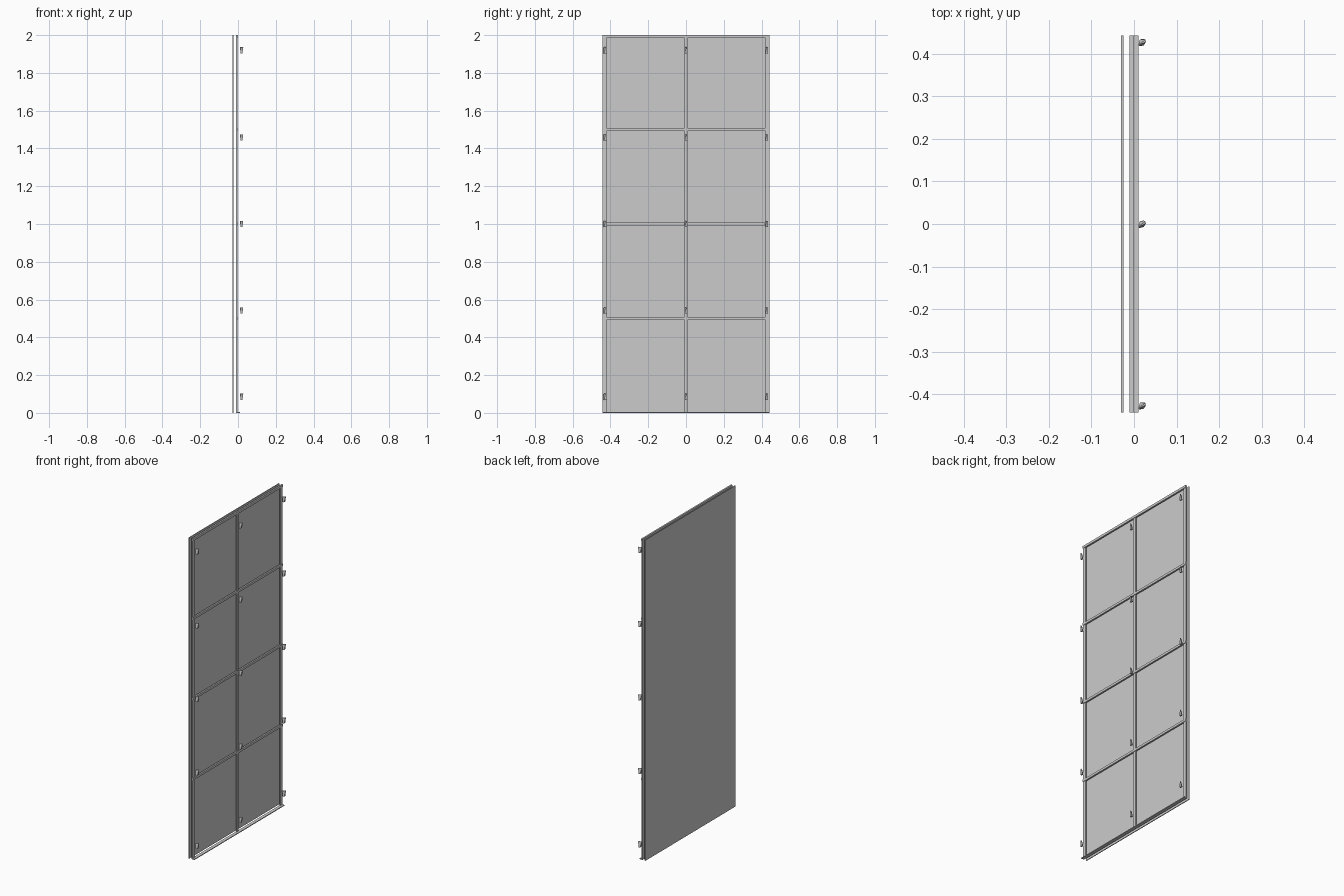
import bpy, bmesh

if "Cube" in bpy.data.objects:
    bpy.data.objects.remove(bpy.data.objects["Cube"])

def mesh_object(name, bm):
    me = bpy.data.meshes.new(name)
    bmesh.ops.recalc_face_normals(bm, faces=bm.faces)
    bm.to_mesh(me)
    bm.free()
    ob = bpy.data.objects.new(name, me)
    bpy.context.collection.objects.link(ob)
    return ob

def box(name, x0, x1, y0, y1, z0, z1):
    bm = bmesh.new()
    bmesh.ops.create_cube(bm, size=1)
    for v in bm.verts:
        v.co.x = x1 if v.co.x > 0 else x0
        v.co.y = y1 if v.co.y > 0 else y0
        v.co.z = z1 if v.co.z > 0 else z0
    return mesh_object(name, bm)

def wedge(name, y, z):
    # narrow slanted top edge, wider and shallower foot
    pts = [(.010, -.006, .017), (.012, -.009, .014), (.028, .001, .017), (.027, .006, .017),
           (.014, -.009, -.017), (.023, -.007, -.017), (.023, .008, -.017), (.014, .007, -.017)]
    bm = bmesh.new()
    for p in pts:
        bm.verts.new((p[0], p[1] + y, p[2] + z))
    bmesh.ops.convex_hull(bm, input=bm.verts)
    return mesh_object(name, bm)

W = 0.443   # half width

# Backing sheet, standing clear of the frame
box("backing_sheet", -.030, -.025, -W, W, 0, 2)

# Horizontal rails
box("top_rail", -.010, 0, -W, W, 1.985, 2)
for i, z in enumerate((0.5, 1.0, 1.5)):
    box(f"cross_rail_{i}", -.010, 0, -W, W, z - .007, z + .007)

# Flat bottom ledge
box("bottom_ledge", -.010, .010, -W, W, 0, .005)

# Uprights, cut into lengths between the rails
levels = [.005, .493, .507, .993, 1.007, 1.493, 1.507, 1.985]
for j, (y, w) in enumerate(((-.432, .022), (0, .015), (.432, .022))):
    for i in range(4):
        box(f"upright_{j}_{i}", -.010, -.003, y - w / 2, y + w / 2,
            levels[2 * i], levels[2 * i + 1])

# Clips in five rows along each upright
for j, y in enumerate((-.427, 0, .427)):
    for i, z in enumerate((.085, .542, 1.0, 1.458, 1.92)):
        wedge(f"clip_{j}_{i}", y, z)
